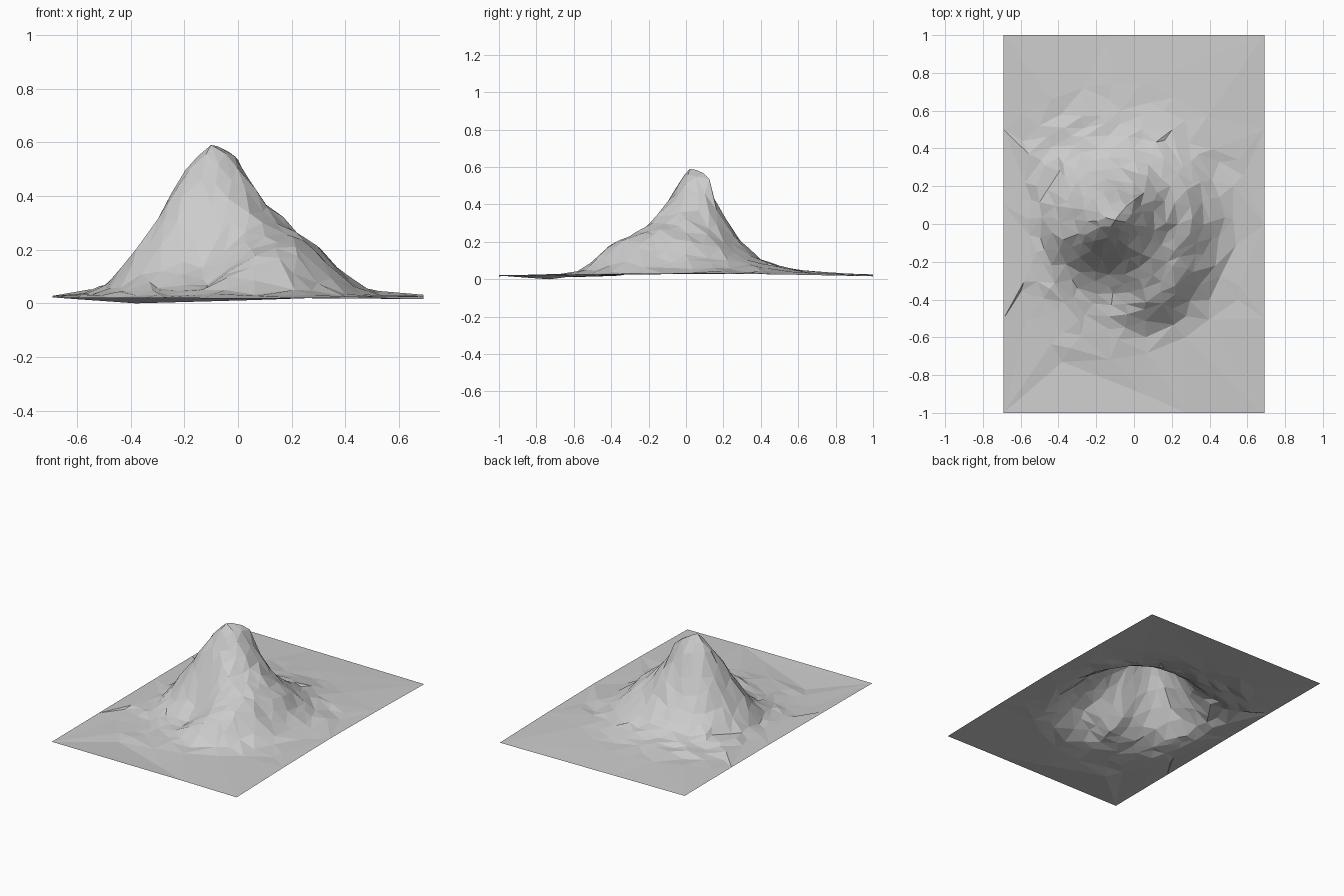
import bpy, math, random
from mathutils import Vector
from mathutils.geometry import delaunay_2d_cdt

random.seed(7)
PEAK = Vector((-0.10, 0.02))
HX, HY, TOP = 0.69, 1.0, 0.59

# Ridge and gully profiles: compass angle -> heights at the radii below
RADII = [0, 0.05, 0.1, 0.2, 0.3, 0.4, 0.5, 0.61, 0.82]
SPOKES = [
    (-160, [0.49, 0.34, 0.19, 0.06, 0.03, 0.02, 0.015]),
    (-130, [0.48, 0.32, 0.16, 0.06, 0.035, 0.02, 0.01]),
    (-92, [0.44, 0.26, 0.12, 0.06, 0.045, 0.03, 0.008]),
    (-65, [0.45, 0.34, 0.25, 0.22, 0.18, 0.05, 0.012]),   # front spur
    (-42, [0.47, 0.36, 0.28, 0.25, 0.19, 0.04, 0.02]),
    (-22, [0.49, 0.37, 0.28, 0.24, 0.11, 0.035, 0.025]),
    (-3, [0.51, 0.39, 0.28, 0.21, 0.10, 0.04, 0.025]),
    (48, [0.56, 0.39, 0.22, 0.13, 0.08, 0.045, 0.03]),     # second summit
    (90, [0.48, 0.27, 0.155, 0.09, 0.06, 0.045, 0.035]),
    (135, [0.48, 0.31, 0.17, 0.09, 0.055, 0.04, 0.025]),
    (178, [0.49, 0.31, 0.165, 0.05, 0.03, 0.025, 0.025]),
]


def along(heights, r):
    hs = [TOP, (TOP + heights[0]) / 2 + 0.014] + heights
    for i in range(len(RADII) - 1):
        if r <= RADII[i + 1]:
            t = (r - RADII[i]) / (RADII[i + 1] - RADII[i])
            return hs[i] + (hs[i + 1] - hs[i]) * t
    return hs[-1] + (0.025 - hs[-1]) * min(1, (r - RADII[-1]) / 0.2)


def height(p):
    d = p - PEAK
    r, a = d.length, math.degrees(math.atan2(d.y, d.x))
    ring = SPOKES + [(SPOKES[0][0] + 360, SPOKES[0][1])]
    if a < ring[0][0]:
        a += 360
    for (a0, h0), (a1, h1) in zip(ring, ring[1:]):
        if a0 <= a <= a1:
            t = (a - a0) / (a1 - a0)
            return along(h0, r) * (1 - t) + along(h1, r) * t


# Scattered rings of points around the summit
points = [(PEAK, TOP), (Vector((0.0, 0.125)), 0.535)]
for r, n in [(0.05, 6), (0.1, 11), (0.16, 15), (0.22, 19), (0.28, 22),
             (0.34, 26), (0.4, 28), (0.46, 30), (0.51, 30), (0.57, 30),
             (0.64, 28), (0.73, 24)]:
    for i in range(n):
        a = (i + random.uniform(-0.3, 0.3) + 0.5 * (n % 4)) / n * math.tau
        rr = r + random.uniform(-0.015, 0.015)
        p = PEAK + Vector((math.cos(a), math.sin(a))) * rr
        if abs(p.x) < 0.6:
            z = height(p)
            rough = 0.01 if 0.08 < r < 0.7 else 0.003
            points.append((p, min(TOP - 0.005, max(0.006, z + random.uniform(-rough, rough)))))

# Shallow hollow in front of the foot
points += [(Vector((-0.38, -0.73)), 0.0), (Vector((0.05, -0.9)), 0.012),
           (Vector((-0.55, -0.5)), 0.014), (Vector((0.55, -0.4)), 0.022)]

# Plain border of the terrain sheet
for x, y, z in [(-1, -1, 0.022), (1, -1, 0.016), (1, 1, 0.016), (-1, 1, 0.026),
                (0.4, -1, 0.02), (-0.2, 1, 0.022), (1, 0, 0.032),
                (1, -0.5, 0.026), (1, 0.5, 0.026), (-1, 0.1, 0.028),
                (-1, -0.5, 0.025), (-1, 0.5, 0.028)]:
    points.append((Vector((x * HX, y * HY)), z))

# Irregular triangulated sheet, open underneath
co, _, faces, orig, _, _ = delaunay_2d_cdt([p for p, z in points], [], [], 0, 1e-5)
verts = [(c.x, c.y, points[o[0]][1]) for c, o in zip(co, orig)]
mesh = bpy.data.meshes.new("mountain_terrain")
mesh.from_pydata(verts, [], faces)
mesh.update()
obj = bpy.data.objects.new("mountain_terrain", mesh)
bpy.context.collection.objects.link(obj)
